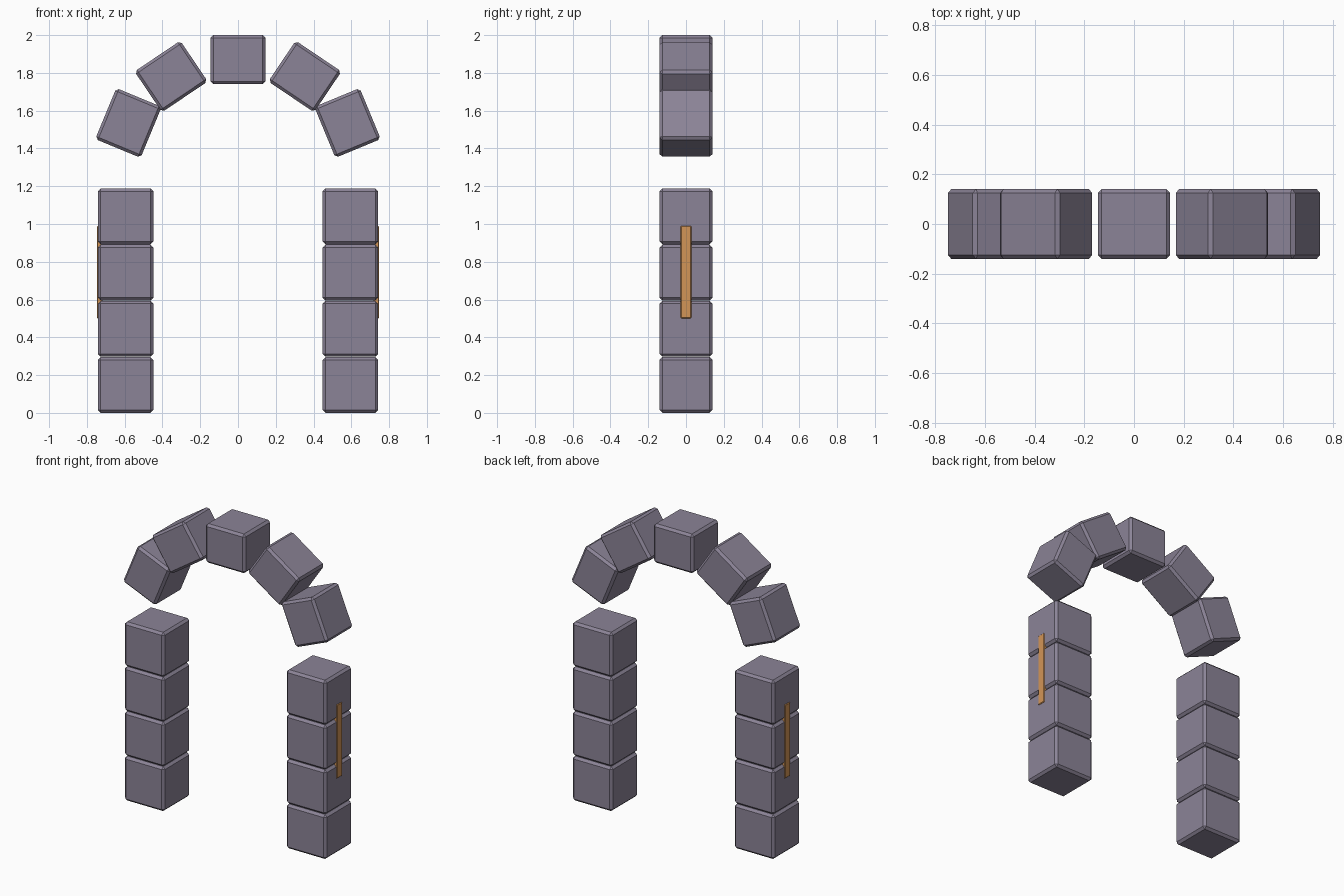
import bpy
import bmesh
from math import radians

cube = bpy.data.objects.get("Cube")
if cube:
    bpy.data.objects.remove(cube, do_unlink=True)


def make_material(name, color):
    mat = bpy.data.materials.new(name)
    mat.use_nodes = True
    mat.diffuse_color = color
    mat.node_tree.nodes["Principled BSDF"].inputs["Base Color"].default_value = color
    return mat


stone = make_material("grey violet stone", (0.26, 0.23, 0.31, 1))
amber = make_material("amber inlay", (0.65, 0.30, 0.095, 1))


def chamfered_box(name, size, location, material, chamfer, tilt=0):
    """Flat-shaded box with one-segment chamfers, tilted about the y axis."""
    mesh = bpy.data.meshes.new(name)
    bm = bmesh.new()
    bmesh.ops.create_cube(bm, size=1)
    bmesh.ops.scale(bm, vec=size, verts=bm.verts)
    bmesh.ops.bevel(bm, geom=bm.edges[:], offset=chamfer, segments=1,
                    affect='EDGES', clamp_overlap=True)
    bm.to_mesh(mesh)
    bm.free()
    mesh.materials.append(material)
    obj = bpy.data.objects.new(name, mesh)
    obj.location = location
    obj.rotation_euler.y = radians(tilt)
    bpy.context.collection.objects.link(obj)
    return obj


CHAMFER = 0.015
DEPTH = 0.28
PITCH = 0.2975
ARCH_BLOCK = (0.292, DEPTH, 0.26)

for side, sign in (("left", 1), ("right", -1)):
    # Pillar of stacked blocks
    for i in range(4):
        chamfered_box(f"{side}_pillar_block_{i + 1}", (0.294, DEPTH, PITCH - 0.002),
                      (sign * 0.595, 0, PITCH * (i + 0.5) - 0.001), stone, CHAMFER)
    # Upright strip set into the outer face of the pillar
    chamfered_box(f"{side}_inlay_strip", (0.03, 0.056, 0.49),
                  (sign * 0.732, 0, 0.745), amber, 0.004)
    # Floating arch stones
    for part, x, z, tilt in (("haunch", 0.354, 1.781, 34), ("springer", 0.58, 1.535, 67.5)):
        chamfered_box(f"{side}_arch_{part}", ARCH_BLOCK,
                      (sign * x, 0, z), stone, CHAMFER, sign * tilt)

# Keystone at the crown
chamfered_box("arch_keystone", ARCH_BLOCK, (0, 0, 1.87), stone, CHAMFER)
